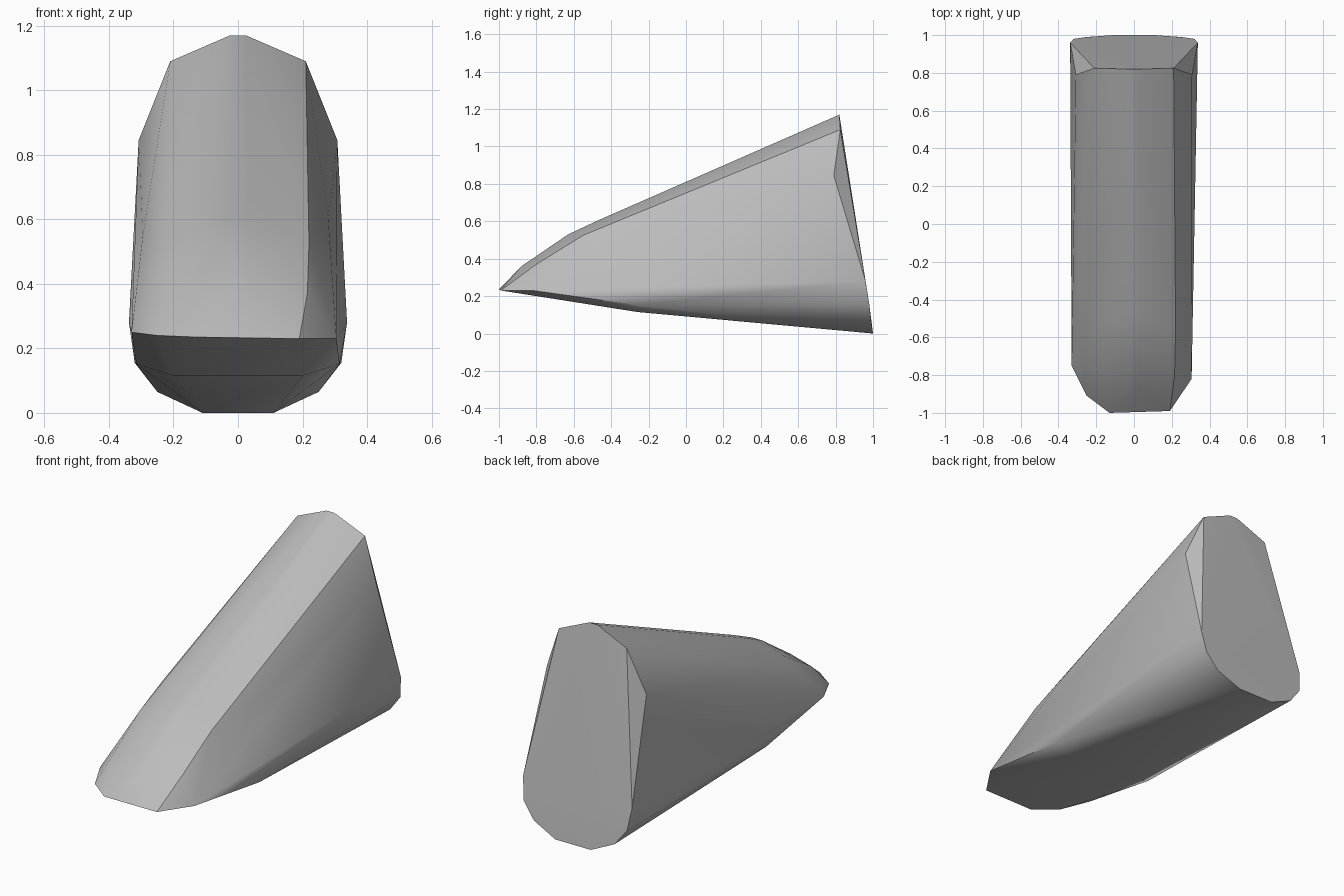
import bpy
import bmesh
import math

cube = bpy.data.objects.get("Cube")
if cube:
    bpy.data.objects.remove(cube, do_unlink=True)


def flat_material(name, colour):
    material = bpy.data.materials.new(name)
    material.use_nodes = True
    material.diffuse_color = colour
    material.node_tree.nodes["Principled BSDF"].inputs["Base Color"].default_value = colour
    return material


def mirrored(points):
    return points + [(-x, y, z) for x, y, z in points]


def hull_object(name, points, material):
    """Wrap a smooth-shaded convex skin around the given corner points."""
    bm = bmesh.new()
    for point in points:
        bm.verts.new(point)
    result = bmesh.ops.convex_hull(bm, input=bm.verts)
    loose = [v for v in bm.verts if not v.link_faces]
    bmesh.ops.delete(bm, geom=loose, context="VERTS")
    bmesh.ops.dissolve_limit(bm, angle_limit=math.radians(1),
                             verts=bm.verts, edges=bm.edges)
    bmesh.ops.recalc_face_normals(bm, faces=bm.faces)
    mesh = bpy.data.meshes.new(name)
    bm.to_mesh(mesh)
    bm.free()
    mesh.materials.append(material)
    obj = bpy.data.objects.new(name, mesh)
    bpy.context.collection.objects.link(obj)
    bpy.context.view_layer.objects.active = obj
    obj.select_set(True)
    bpy.ops.object.shade_smooth_by_angle(angle=math.radians(30))
    return obj


# Tall leaning rim at the back, from the foot up to the shoulders
back_rim = mirrored([
    (.11, 1, 0), (.25, .99, .065), (.32, .98, .155), (.338, .96, .28),
    (.308, .79, .845), (.21, .825, 1.09), (.025, .82, 1.17),
])

# Crown line sloping down to the nose
crown = mirrored([(.03, -.47, .605), (.03, -.63, .53), (.03, -.88, .36)])

# Shoulders along both sides of the crown
shoulders = mirrored([(.22, -.55, .525), (.215, -.8, .37)])
left_flank = [(.28, -.15, .6), (.305, -.82, .23)]
right_flank = [(-.295, -.25, .55), (-.33, -.75, .25)]

# Blunt nose edge, slightly rounder on the right
nose = [(.19, -.99, .23), (-.13, -1, .235), (-.25, -.91, .24)]

# Keel bend underneath
keel = mirrored([(.2, -.26, .115), (.315, -.26, .152)])

grey = flat_material("plain grey", (.5, .5, .5, 1))
hull_object("wedge_body",
            back_rim + crown + shoulders + left_flank + right_flank + nose + keel,
            grey)
